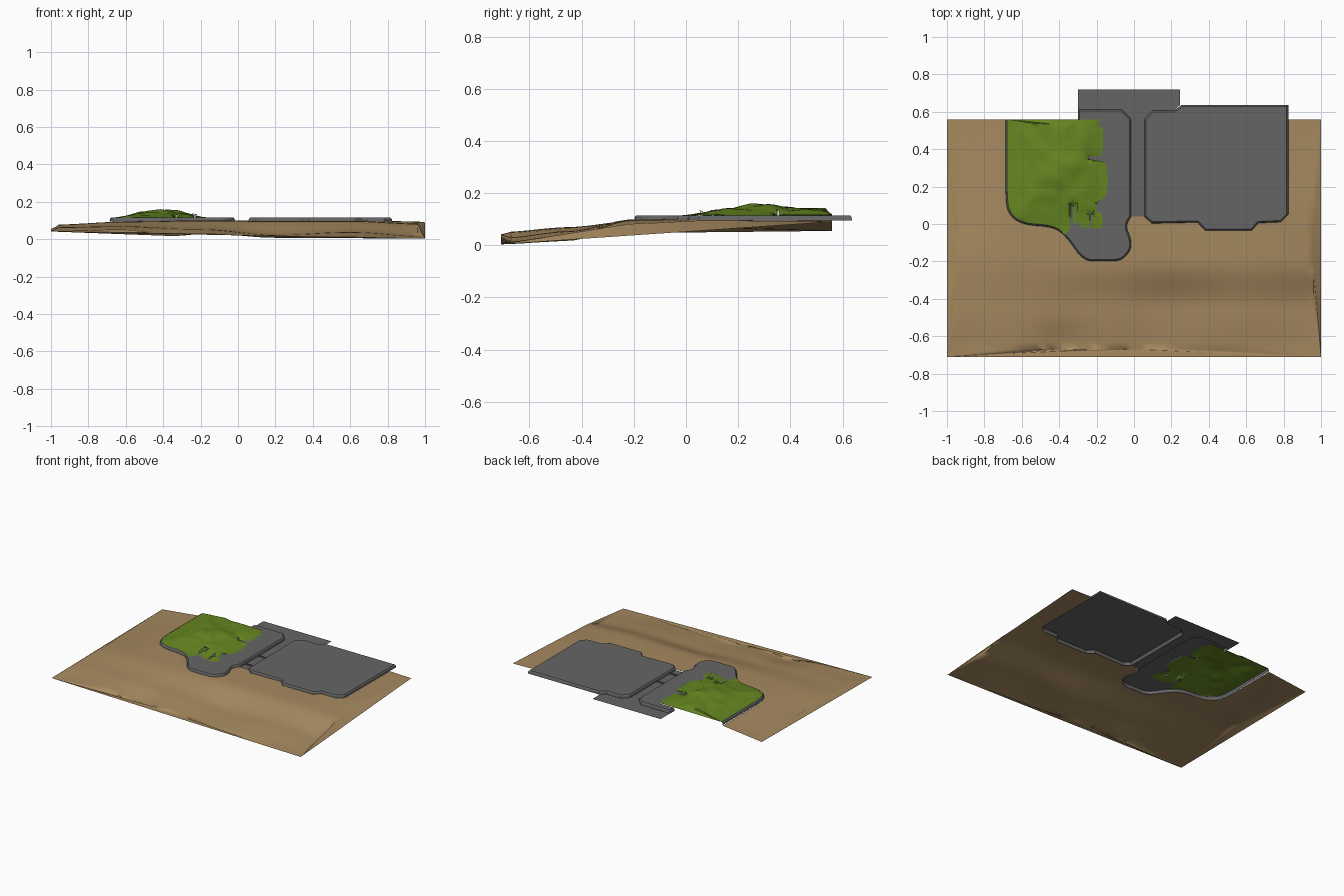
import bpy
import bmesh
import math
from mathutils import Vector, noise
from mathutils.geometry import delaunay_2d_cdt

cube = bpy.data.objects.get("Cube")
if cube:
    bpy.data.objects.remove(cube)


def material(name, r, g, b):
    m = bpy.data.materials.new(name)
    m.use_nodes = True
    m.diffuse_color = (r, g, b, 1)
    m.node_tree.nodes["Principled BSDF"].inputs["Base Color"].default_value = (r, g, b, 1)
    return m


SAND = material("sand brown", .38, .25, .115)
GRASS = material("grass green", .13, .24, .015)
PAVING = material("paving grey", .13, .13, .13)
WHITE = material("white", .8, .8, .8)
DARK = material("dark grey", .03, .03, .03)


def finish(name, bm, mat, smooth=None):
    mesh = bpy.data.meshes.new(name)
    bm.to_mesh(mesh)
    bm.free()
    mesh.materials.append(mat)
    ob = bpy.data.objects.new(name, mesh)
    bpy.context.collection.objects.link(ob)
    if smooth:
        bpy.ops.object.select_all(action='DESELECT')
        ob.select_set(True)
        bpy.context.view_layer.objects.active = ob
        bpy.ops.object.shade_smooth_by_angle(angle=math.radians(smooth))
    return ob


def inside(x, y, poly):
    hit = False
    for (ax, ay), (bx, by) in zip(poly, poly[1:] + poly[:1]):
        if (ay > y) != (by > y) and x < (bx - ax) * (y - ay) / (by - ay) + ax:
            hit = not hit
    return hit


def rounded(pts, rounds=2):
    """Corner cutting on an open path, ends kept."""
    for _ in range(rounds):
        out = [pts[0]]
        for a, b in zip(pts, pts[1:]):
            a, b = Vector(a), Vector(b)
            out += [tuple(a.lerp(b, .25)), tuple(a.lerp(b, .75))]
        pts = out + [pts[-1]]
    return pts


def inset(poly, d):
    """Move every corner of a counter-clockwise outline inwards."""
    out = []
    for i, p in enumerate(poly):
        p, a, b = Vector(p), Vector(poly[i - 1]), Vector(poly[(i + 1) % len(poly)])
        u, v = (p - a).normalized(), (b - p).normalized()
        n, m = Vector((-u.y, u.x)), Vector((-v.y, v.x))
        out.append(tuple(p + (n + m) * d / max(1 + n.dot(m), .5)))
    return out


def sheet(bm, outer, holes, height, step=0):
    """Triangulated height sheet bounded by outer, cut by holes."""
    pts, edges = [], []
    for loop in [outer] + holes:
        s, n = len(pts), len(loop)
        pts += [Vector(p) for p in loop]
        edges += [(s + i, s + (i + 1) % n) for i in range(n)]
    if step:
        xs, ys = zip(*outer)
        for i in range(1, int((max(xs) - min(xs)) / step)):
            for j in range(1, int((max(ys) - min(ys)) / step)):
                x, y = min(xs) + i * step, min(ys) + j * step
                if inside(x, y, outer):
                    pts.append(Vector((x, y)))
    co, _, tris, *_ = delaunay_2d_cdt(pts, edges, [], 0, 1e-5)
    verts = [bm.verts.new((c.x, c.y, height(c.x, c.y))) for c in co]
    for t in tris:
        c = sum((co[k] for k in t), Vector((0, 0))) / 3
        if inside(c.x, c.y, outer) and not any(inside(c.x, c.y, h) for h in holes):
            bm.faces.new([verts[k] for k in t])
    bmesh.ops.delete(bm, geom=[v for v in bm.verts if not v.link_faces], context='VERTS')
    for f in bm.faces:
        f.normal_update()
        if f.normal.z < 0:
            f.normal_flip()


# Outlines, all counter-clockwise
BACK = .56
plaza = [(-.687, BACK), (-.687, .2)] + rounded(
    [(-.687, .18), (-.68, .06), (-.6, -.005), (-.43, -.015), (-.36, -.07), (-.27, -.2),
     (-.17, -.197), (-.07, -.2), (-.015, -.14), (-.015, -.08), (-.045, -.01), (-.015, .04)]
) + [(-.015, .56), (-.065, .613), (-.3, .613), (-.3, BACK)]
deck = [(.055, .04), (.095, .003), (.34, .008), (.38, -.035), (.63, -.035), (.665, .005),
        (.785, .01), (.825, .05), (.825, .637), (.255, .637), (.215, .607), (.1, .607), (.055, .56)]
road = [(-.015, .04), (.055, .04), (.055, .56), (.1, .607), (.215, .607), (.247, .637),
        (.247, .72), (-.3, .72), (-.3, .613), (-.065, .613), (-.015, .56)]
lawn = [(-.677, BACK), (-.677, .2)] + rounded(
    [(-.677, .18), (-.67, .068), (-.595, .006), (-.43, -.004), (-.37, -.06)]
) + [(-.34, -.02), (-.336, .1), (-.324, .1), (-.324, 0), (-.29, .01), (-.28, -.02), (-.235, -.02),
     (-.235, .06), (-.225, .06), (-.225, -.025), (-.18, -.025), (-.165, 0), (-.17, .05), (-.2, .07),
     (-.2, .11), (-.15, .15), (-.14, .22), (-.15, .33), (-.24, .345), (-.24, .36),
     (-.18, .365), (-.165, .4), (-.165, .51), (-.187, .525), (-.187, BACK)]

# Sand ground: coarse height table, smoothly blended
ROWS = [-.71, -.45, -.2, .1, .56]
HEIGHTS = [[.05, .06, .04, .015, .02, .012],
           [.07, .075, .06, .03, .045, .022],
           [.08, .096, .102, .1, .1, .085],
           [.063, .096, .1, .1, .1, .095],
           [.055, .094, .1, .1, .1, .09]]


def ease(t):
    return t * t * (3 - 2 * t)


def ground(x, y):
    fx = min(max((x + 1) / .4, 0), 4.9999)
    i = int(fx)
    j = max(k for k in range(4) if k == 0 or y >= ROWS[k])
    u = ease(fx - i)
    v = ease(min(max((y - ROWS[j]) / (ROWS[j + 1] - ROWS[j]), 0), 1))
    lo, hi = (r[i] + (r[i + 1] - r[i]) * u for r in HEIGHTS[j:j + 2])
    dip = .024 * math.exp(-((x + .38) ** 2 / .02 + (y + .65) ** 2 / .012))
    return max(0, lo + (hi - lo) * v - dip)


bm = bmesh.new()
sheet(bm, [(-1, -.71), (1, -.71), (1, BACK), (-1, BACK)], [plaza, deck, road], ground, .04)
bm.verts.ensure_lookup_table()
low = min(v.co.z for v in bm.verts)
for v in bm.verts:
    v.co.z -= low * max(0, -v.co.y)
finish("sand_ground", bm, SAND, 60)


# Lawn: a lumpy mound that flattens towards its rim
def mound(x, y):
    rim = min((Vector((x, y)) - Vector(p)).length for p in lawn if p[1] < BACK)
    h = .024 + .019 * math.exp(-((x + .41) ** 2 + (y - .29) ** 2) / .012)
    h += .01 * noise.noise(Vector((x * 14, y * 14, 0)))
    fade = min((x + .677) / .17, (-.13 - x) / .2, (y + .03) / .2, rim / .04 + .15, 1)
    return .114 + h * ease(max(fade, 0))


bm = bmesh.new()
sheet(bm, lawn, [], mound, .022)
finish("lawn", bm, GRASS, 30)


# Paved slabs with sloping kerbs, open underneath
def slab(name, outline, holes):
    top = inset(outline, .009)
    if holes:
        top = [(x, BACK) if outline[i][1] == BACK and x < -.2 else (x, y)
               for i, (x, y) in enumerate(top)]
    bm = bmesh.new()
    sheet(bm, top, holes, lambda x, y: .115)
    rings = [[bm.verts.new((x, y, z)) for x, y in ring]
             for ring, z in ((outline, .094), (inset(outline, .003), .109), (top, .115))]
    n = len(outline)
    for lower, upper in zip(rings, rings[1:]):
        for i in range(n):
            k = (i + 1) % n
            if holes and i == n - 1:
                continue
            bm.faces.new((lower[i], lower[k], upper[k], upper[i]))
    bmesh.ops.remove_doubles(bm, verts=bm.verts, dist=1e-5)
    finish(name, bm, PAVING)


slab("plaza_slab", plaza, [lawn])
slab("main_deck_slab", deck, [])

# Sunken road
bm = bmesh.new()
sheet(bm, road, [], lambda x, y: .095)
finish("road", bm, PAVING)


def box(name, centre, size, mat):
    bm = bmesh.new()
    bmesh.ops.create_cube(bm, size=1)
    for v in bm.verts:
        v.co = Vector(c + p * s for c, p, s in zip(centre, v.co, size))
    finish(name, bm, mat)


# Crossing strips on the road
for n, y in enumerate((.105, .255)):
    box(f"crossing_strip_{n + 1}", (.02, y, .098), (.07, .012, .006), PAVING)

# Small white marker posts at the ends of the footpaths
for n, (x, y) in enumerate(((-.245, .353), (-.33, .102), (-.23, .06))):
    z = mound(x, y)
    box(f"marker_post_{n + 1}", (x, y, z), (.009, .009, .026), WHITE)
    box(f"marker_cap_{n + 1}", (x + .003, y - .004, z + .014), (.008, .008, .003), DARK)
